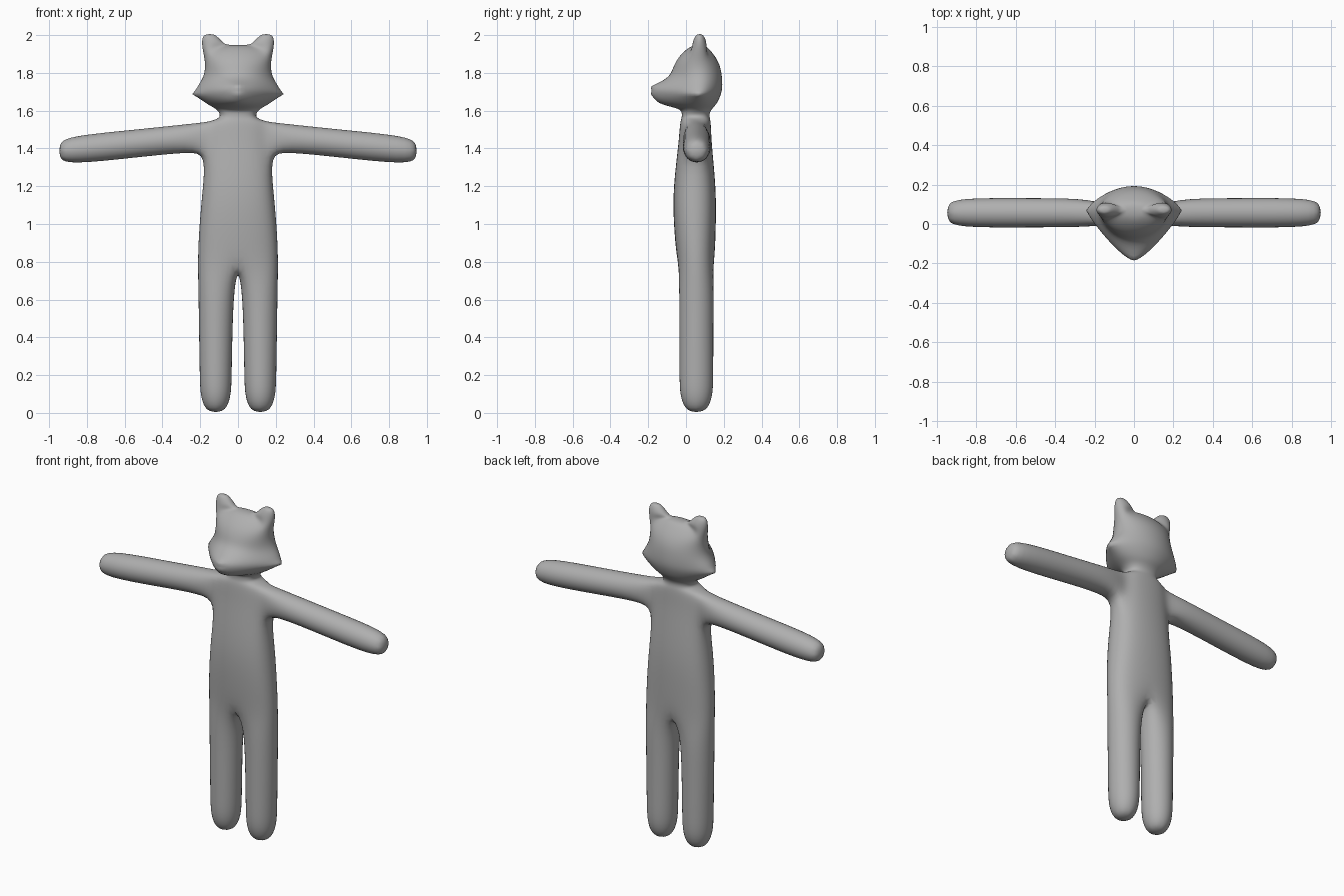
import bpy, bmesh
from math import sin, cos, radians
from mathutils import Vector

if "Cube" in bpy.data.objects:
    bpy.data.objects.remove(bpy.data.objects["Cube"])


def bridge(bm, a, b, closed):
    """Quads between two rings of vertices."""
    n = len(a)
    return [bm.faces.new((a[i], a[(i + 1) % n], b[(i + 1) % n], b[i]))
            for i in range(n if closed else n - 1)]


def half_ring(bm, z, w, front, mid, back, pf=2.5, pb=2.5, grow=1.05):
    """Half cross-section from front seam to back seam; pf, pb set its squareness."""
    ring = []
    for a in range(-90, 91, 30):
        p = pf if a < 0 else pb
        c, s = abs(cos(radians(a))) ** (2 / p), abs(sin(radians(a))) ** (2 / p)
        x = 0 if abs(a) == 90 else w * c * grow
        y = mid + s * grow * ((front if a < 0 else back) - mid)
        ring.append(bm.verts.new((x, y, z)))
    return ring


def octagon(bm, centre, u, v, start):
    """Eight-sided ring, enlarged because subdivision shrinks it by a tenth."""
    c, u, v = Vector(centre), Vector(u) * 1.1, Vector(v) * 1.1
    angles = [radians(start + 45 * i) for i in range(8)]
    return [bm.verts.new(c + u * cos(a) + v * sin(a)) for a in angles]


def open_hole(bm, lo, mid, hi):
    """Cut four side faces around mid[3] and return the eight-sided rim."""
    bmesh.ops.delete(bm, geom=[mid[3]], context='VERTS')
    return [lo[2], lo[3], lo[4], mid[4], hi[4], hi[3], hi[2], mid[2]]


def extend(bm, rim, rings):
    """Grow a limb from a rim through rings and close its end."""
    for ring in rings:
        bridge(bm, rim, ring, True)
        rim = ring
    bm.faces.new(rim)


bm = bmesh.new()
vcrease = bm.verts.layers.float.new("crease_vert")
ecrease = bm.edges.layers.float.new("crease_edge")

# leg: z, centre x, radius x, radius y
legs = [octagon(bm, (cx, .055, z), (rx, 0, 0), (0, ry, 0), -135)
        for z, cx, rx, ry in [(.66, .115, .095, .092), (.45, .118, .089, .09),
                              (.2, .118, .085, .09), (.08, .118, .082, .088),
                              (0, .118, .046, .048)]]
extend(bm, legs[0], legs[1:])

# hips: leg ring opens on to the centre seam
hips = half_ring(bm, .79, .21, -.045, .053, .15)
crotch = bm.verts.new((0, .055, .745))
bridge(bm, legs[0], hips + [crotch], True)

# torso and neck: z, half width, front, back
torso = [hips]
for z, w, f, b in [(.95, .205, -.06, .155), (1.15, .188, -.07, .16),
                   (1.37, .166, -.045, .14), (1.455, .162, -.036, .133),
                   (1.54, .155, -.03, .13), (1.56, .095, -.022, .125),
                   (1.585, .093, -.02, .122)]:
    ring = half_ring(bm, z, w, f, (f + b) / 2, b)
    bridge(bm, torso[-1], ring, False)
    torso.append(ring)

# head: z, half width, front, cheek y, back, front squareness, back squareness
head = [torso[-1]]
for z, w, f, m, b, pf, pb in [(1.612, .12, -.03, .06, .14, 2, 2),
                              (1.635, .17, -.165, .065, .165, 1.35, 1.8),
                              (1.688, .242, -.188, .07, .19, 1.25, 1.6),
                              (1.728, .222, -.194, .07, .196, 1.25, 1.7),
                              (1.775, .186, -.09, .07, .193, 1.7, 2),
                              (1.83, .175, -.07, .07, .185, 2, 2),
                              (1.88, .18, -.045, .07, .162, 2, 2),
                              (1.925, .145, .0, .07, .125, 2, 2),
                              (1.948, .065, .04, .07, .10, 2, 2)]:
    ring = half_ring(bm, z, w, f, m, b, pf, pb, 1.03)
    bridge(bm, head[-1], ring, False)
    if z == 1.688:  # sharp cheek points and jaw line
        ring[3][vcrease] = .85
        for a, c in zip(ring[2:], ring[3:5]):
            bm.edges.get((a, c))[ecrease] = .4
    if z in (1.688, 1.728):  # blunt snout tip
        ring[0][vcrease] = .4
    head.append(ring)
bm.faces.new(head[-1])

# arm: x, centre z, radius
rim = open_hole(bm, *torso[3:6])
extend(bm, rim, [octagon(bm, (x, .057, z), (0, r, 0), (0, 0, r), 225)
                 for x, z, r in [(.25, 1.457, .074), (.55, 1.425, .074),
                                 (.885, 1.391, .076), (.95, 1.387, .044)]])

# ear: z, centre x, radius x, radius y, inward tilt
rim = open_hole(bm, *head[7:10])
extend(bm, rim, [octagon(bm, (x, .072, z), (rx, 0, t), (0, ry, 0), -45)
                 for z, x, rx, ry, t in [(1.953, .137, .054, .040, -.012),
                                         (1.988, .150, .041, .027, -.004),
                                         (2.006, .152, .022, .014, 0)]])

# smooth mirrored body
bmesh.ops.recalc_face_normals(bm, faces=bm.faces)
me = bpy.data.meshes.new("body")
bm.to_mesh(me)
bm.free()
body = bpy.data.objects.new("body", me)
bpy.context.collection.objects.link(body)
for p in me.polygons:
    p.use_smooth = True
body.modifiers.new("mirror", 'MIRROR').merge_threshold = 0.001
sub = body.modifiers.new("subdivision", 'SUBSURF')
sub.levels = sub.render_levels = 2

# dark grey skin
skin = bpy.data.materials.new("dark_grey")
skin.diffuse_color = (.43, .43, .43, 1)
skin.use_nodes = True
skin.node_tree.nodes["Principled BSDF"].inputs["Base Color"].default_value = skin.diffuse_color
me.materials.append(skin)
